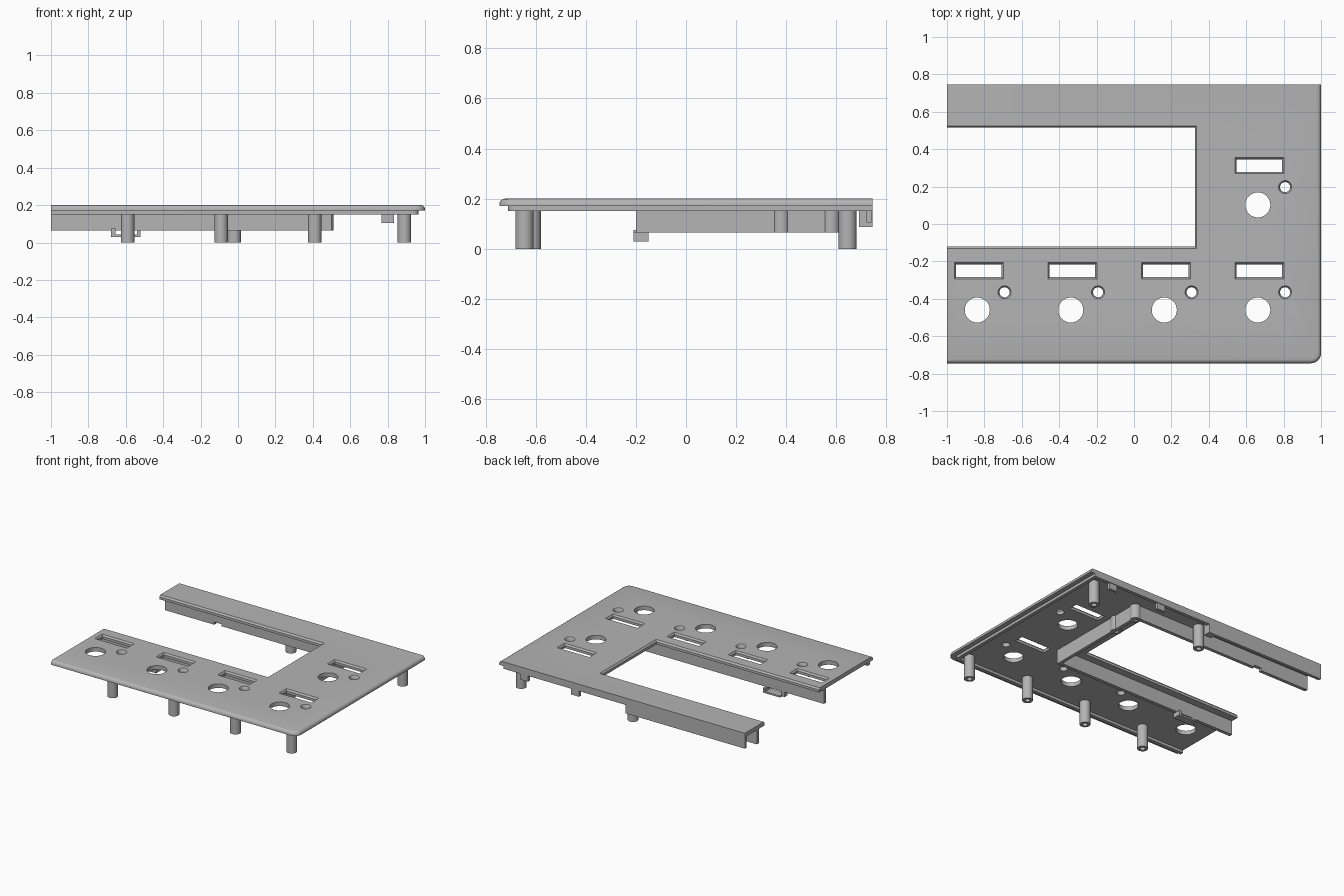
import bpy, bmesh, math
from mathutils import Matrix

if "Cube" in bpy.data.objects:
    bpy.data.objects.remove(bpy.data.objects["Cube"])

GREY = (0.46, 0.46, 0.46, 1)
grey = bpy.data.materials.new("mid grey plastic")
grey.use_nodes = True
grey.diffuse_color = GREY
grey.node_tree.nodes["Principled BSDF"].inputs["Base Color"].default_value = GREY

TOP, UNDER, RIM = 0.2, 0.17, 0.15


def finish(name, bm, smooth=True):
    bmesh.ops.recalc_face_normals(bm, faces=bm.faces)
    mesh = bpy.data.meshes.new(name)
    bm.to_mesh(mesh)
    bm.free()
    ob = bpy.data.objects.new(name, mesh)
    bpy.context.collection.objects.link(ob)
    mesh.materials.append(grey)
    if smooth:
        bpy.ops.object.select_all(action='DESELECT')
        ob.select_set(True)
        bpy.context.view_layer.objects.active = ob
        bpy.ops.object.shade_smooth_by_angle(angle=math.radians(35))
    return ob


def prism(bm, points, z0, z1):
    face = bm.faces.new([bm.verts.new((x, y, z0)) for x, y in points])
    geom = bmesh.ops.extrude_face_region(bm, geom=[face])["geom"]
    verts = [g for g in geom if isinstance(g, bmesh.types.BMVert)]
    bmesh.ops.translate(bm, verts=verts, vec=(0, 0, z1 - z0))


def box(name, x0, x1, y0, y1, z0, z1):
    bm = bmesh.new()
    prism(bm, [(x0, y0), (x1, y0), (x1, y1), (x0, y1)], z0, z1)
    return finish(name, bm, False)


def outline(inset, radius):
    # Rectangle with one rounded corner at the front right
    r, cx, cy = radius, 1 - inset - radius, -0.745 + inset + radius
    arc = [(cx + r * math.sin(a), cy - r * math.cos(a))
           for a in (math.pi / 16 * i for i in range(9))]
    return [(-1, -0.745 + inset)] + arc + [(1 - inset, 0.745), (-1, 0.745)]


def loft(bm, rings):
    # Closed solid through equal-sized rings of points
    loops = [[bm.verts.new(p) for p in ring] for ring in rings]
    n = len(loops[0])
    for a, b in zip(loops, loops[1:]):
        for i in range(n):
            j = (i + 1) % n
            bm.faces.new((a[i], a[j], b[j], b[i]))
    bm.faces.new(loops[0])
    bm.faces.new(loops[-1])


def cut(ob, cutter):
    cutter.hide_render = True
    mod = ob.modifiers.new("cut", 'BOOLEAN')
    mod.operation, mod.solver, mod.object = 'DIFFERENCE', 'EXACT', cutter
    bpy.context.view_layer.objects.active = ob
    bpy.ops.object.modifier_apply(modifier=mod.name)
    bpy.data.objects.remove(cutter)


# Face plate with a rounded upper edge on the front and right
bm = bmesh.new()
rings = [[(x, y, UNDER) for x, y in outline(0, 0.055)]]
for i in range(5):
    a = math.pi / 8 * i
    inset = 0.022 * (1 - math.cos(a))
    z = TOP - 0.022 * (1 - math.sin(a))
    rings.append([(x, y, z) for x, y in outline(inset, 0.055 - inset)])
loft(bm, rings)
plate = finish("face_plate", bm, False)

# Openings: display window, slots, indicator holes and knob holes
LEVELS = [(UNDER - 0.05, 0), (TOP - 0.012, 0), (TOP, 1), (TOP + 0.02, 1)]
bm = bmesh.new()


def rect_hole(x0, x1, y0, y1, chamfer):
    loft(bm, [[(x0 - c * k, y0 - c * k, z), (x1 + c * k, y0 - c * k, z),
               (x1 + c * k, y1 + c * k, z), (x0 - c * k, y1 + c * k, z)]
              for z, k in LEVELS for c in (chamfer,)])


def round_hole(x, y, radius, chamfer):
    steps = [math.tau * i / 32 for i in range(32)]
    loft(bm, [[(x + (radius + chamfer * k) * math.cos(a),
                y + (radius + chamfer * k) * math.sin(a), z) for a in steps]
              for z, k in LEVELS])


rect_hole(-1.2, 0.325, -0.12, 0.515, 0.01)
for x, y in [(-0.83, -0.25), (-0.33, -0.25), (0.17, -0.25), (0.67, -0.25), (0.67, 0.312)]:
    rect_hole(x - 0.122, x + 0.122, y - 0.034, y + 0.034, 0.009)
    round_hole(x + 0.138, y - 0.115, 0.027, 0.008)
    round_hole(x - 0.008, y - 0.21, 0.067, 0)
cut(plate, finish("opening_cutter", bm, False))
bpy.ops.object.select_all(action='DESELECT')
plate.select_set(True)
bpy.context.view_layer.objects.active = plate
bpy.ops.object.shade_smooth_by_angle(angle=math.radians(35))

# Rim under the plate along the front, right and back
bm = bmesh.new()
outer = outline(0.035, 0.03)
inner = [(x, y) for x, y in outline(0.06, 0.01)]
inner[-2:] = [(0.94, 0.72), (-1, 0.72)]
prism(bm, outer + inner[::-1], RIM, UNDER + 0.002)
finish("under_rim", bm)

# Walls framing the display recess
box("window_front_wall", -1, 0.5, -0.2, -0.175, 0.065, UNDER + 0.002)
box("window_side_wall", 0.475, 0.5, -0.2, 0.605, 0.065, UNDER + 0.002)
box("window_back_wall_left", -1, -0.6, 0.58, 0.605, 0.065, UNDER + 0.002)
box("window_back_wall_notch", -0.6, -0.54, 0.58, 0.605, 0.085, UNDER + 0.002)
box("window_back_wall_right", -0.54, 0.5, 0.58, 0.605, 0.07, UNDER + 0.002)

# Back edge wall, block and small tabs
box("back_edge_wall", -1, -0.06, 0.722, 0.745, 0.087, UNDER)
box("back_edge_block", -0.09, -0.03, 0.69, 0.745, 0.087, UNDER)
for x in (0.385, 0.8):
    box("back_tab", x - 0.033, x + 0.033, 0.72, 0.74, 0.105, UNDER)

# Small hook below the front window wall
box("hook_plate", -0.66, -0.54, -0.21, -0.15, 0.03, 0.042)
box("hook_stem", -0.68, -0.655, -0.21, -0.175, 0.03, 0.075)
box("hook_end", -0.54, -0.52, -0.21, -0.15, 0.03, 0.065)


def post(name, x, y, bottom, radius=0.036, bore=0.018):
    bm = bmesh.new()
    top, depth = UNDER + 0.002, bottom + 0.06
    loft(bm, [[(x + r * math.cos(math.tau * i / 24),
                y + r * math.sin(math.tau * i / 24), z) for i in range(24)]
              for r, z in [(radius, top), (radius, bottom), (bore, bottom), (bore, depth)]])
    finish(name, bm)


# Hollow mounting posts and shorter screw bosses
for x, y in [(-0.59, -0.615), (-0.09, -0.615), (0.41, -0.615), (0.89, -0.645),
             (0.89, 0.645), (-0.02, 0.645)]:
    post("mounting_post", x, y, 0)
for y in (0.38, 0.58):
    post("screw_boss", 0.475, y, 0.065)
